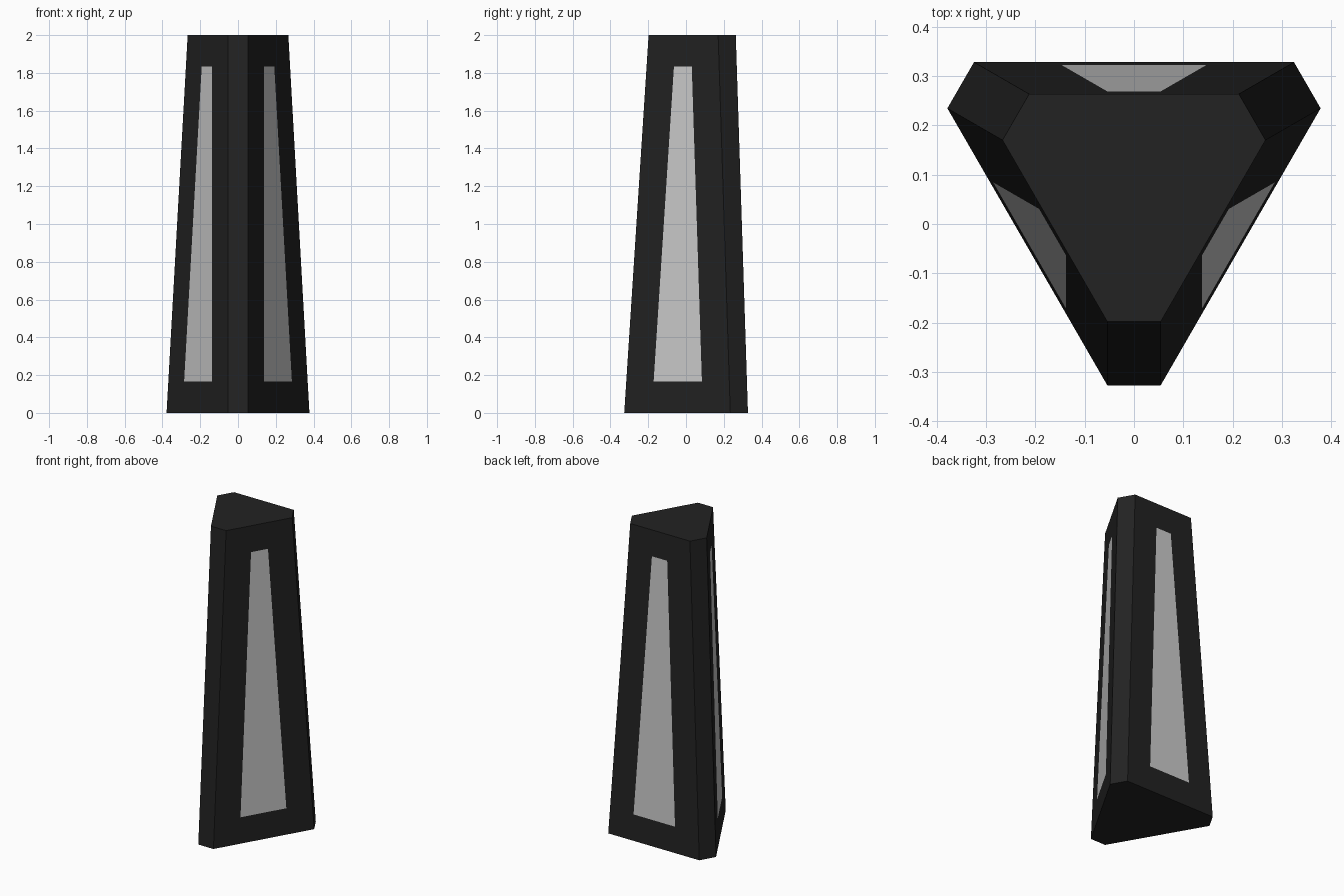
import bpy, bmesh
from math import radians
from mathutils import Matrix, Vector

if "Cube" in bpy.data.objects:
    bpy.data.objects.remove(bpy.data.objects["Cube"])

CENTRE_Y = 0.0785     # axis of the three-fold symmetry
HALF_CORNER = 0.054   # half width of each clipped corner


def material(name, value):
    m = bpy.data.materials.new(name)
    m.diffuse_color = (value, value, value, 1)
    m.use_nodes = True
    m.node_tree.nodes["Principled BSDF"].inputs["Base Color"].default_value = m.diffuse_color
    return m


def ring(bm, corner_dist, z):
    # clipped triangle: two points per corner, turned around the axis
    verts = []
    for k in range(3):
        rot = Matrix.Rotation(radians(120 * k), 3, 'Z')
        for x in (-HALF_CORNER, HALF_CORNER):
            p = rot @ Vector((x, -corner_dist, z))
            verts.append(bm.verts.new(p + Vector((0, CENTRE_Y, 0))))
    return verts


# Tapered three-sided tower with clipped corners
bm = bmesh.new()
low, high = ring(bm, 0.4055, 0), ring(bm, 0.2765, 2)
bm.faces.new(list(reversed(low)))
bm.faces.new(high)
sides = [bm.faces.new((low[i], low[(i + 1) % 6], high[(i + 1) % 6], high[i]))
         for i in range(6)]
bm.normal_update()

# Light panels inset flush into the three broad sides
broad = sides[1::2]
bmesh.ops.inset_individual(bm, faces=broad, thickness=0.167, use_even_offset=True)
for f in broad:
    f.material_index = 1

mesh = bpy.data.meshes.new("tower")
bm.to_mesh(mesh)
bm.free()
mesh.materials.append(material("dark_casing", 0.016))
mesh.materials.append(material("light_panel", 0.8))
tower = bpy.data.objects.new("tower", mesh)
bpy.context.collection.objects.link(tower)
